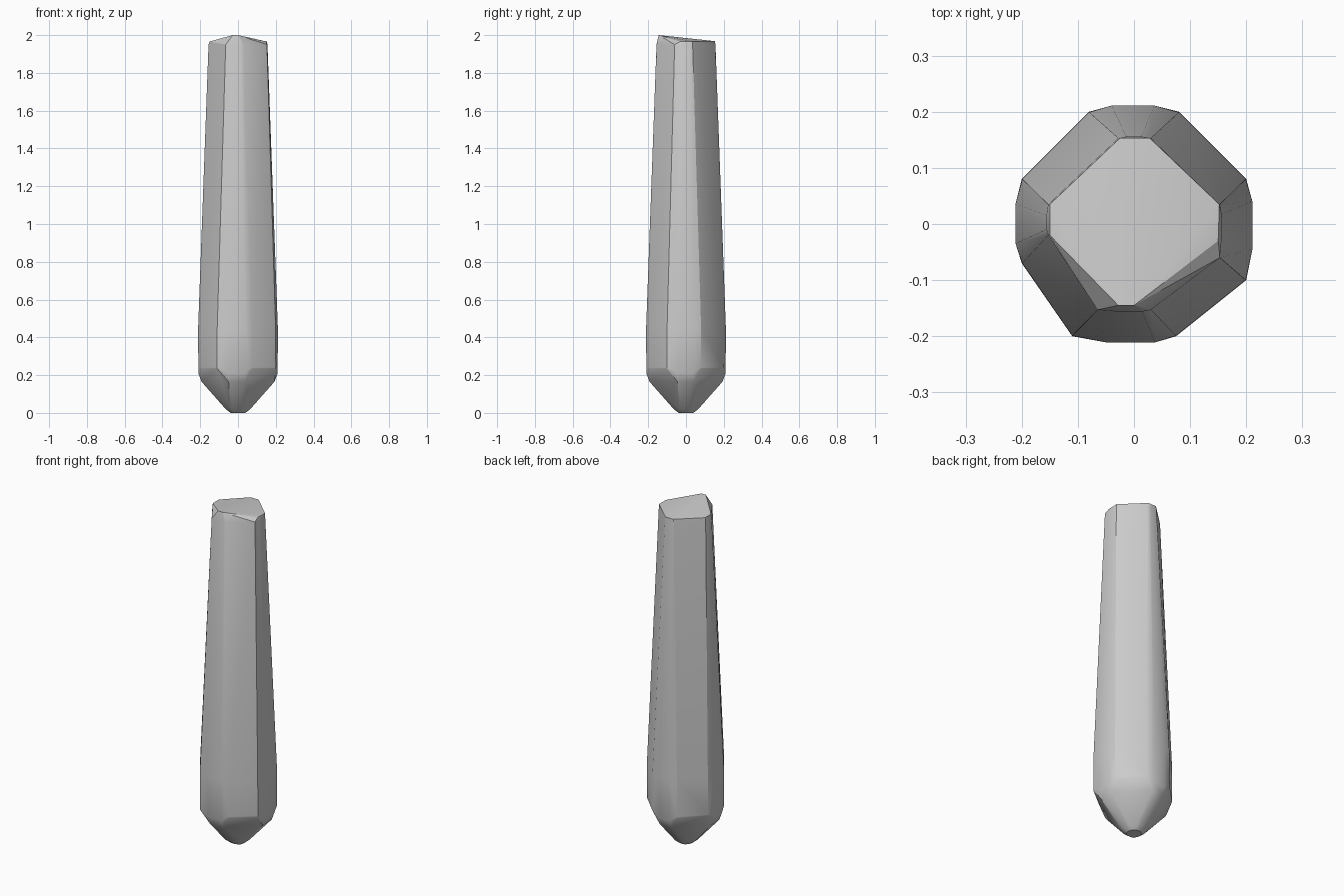
import bpy
import bmesh
import math

if "Cube" in bpy.data.objects:
    bpy.data.objects.remove(bpy.data.objects["Cube"])

# chamfered-square cross-section: angle of each narrow side, and its two corner
# offsets (along the side) at the thick end and at the thin end
SIDES = [
    (0,   (-0.10, 0.08), (-0.060, 0.035)),   # right
    (90,  (-0.08, 0.08), (-0.030, 0.028)),   # back
    (180, (-0.08, 0.07), (-0.035, 0.020)),   # left
    (270, (-0.11, 0.075), (-0.065, 0.030)),  # front
]

bm = bmesh.new()


def ring(z, d, bulge, thin=0.0, scale=1.0, dip=0.0, sides=SIDES):
    """Four slightly rounded narrow sides at distance d from the axis."""
    for ang, thick_span, thin_span in sides:
        lo, hi = [(a + (b - a) * thin) * scale for a, b in zip(thick_span, thin_span)]
        c, s = math.cos(math.radians(ang)), math.sin(math.radians(ang))
        for t, out, drop in ((lo, 0, 0), (lo * .45, bulge, dip),
                             (hi * .5, bulge, dip), (hi, 0, 0)):
            r = d + out
            bm.verts.new((r * c - t * s, r * s + t * c, z - drop))


# rounded foot
ring(0.0, 0.035, 0.004, scale=0.25)
ring(0.02, 0.060, 0.005, scale=0.35)
# shoulder and belly
ring(0.235, 0.199, -0.006, dip=0.07)
ring(0.24, 0.200, 0.010, dip=0.03)
ring(0.45, 0.199, 0.012)
# upper end of the tapering body
ring(1.95, 0.153, 0.003, thin=1.0)

# slanted cap, highest at the front
for p in [(-0.025, 0.153, 1.968), (0.028, 0.153, 1.968), (0.152, 0.035, 1.966),
          (0.15, -0.03, 1.966), (0.0, -0.145, 2.0), (-0.028, -0.145, 2.0),
          (-0.15, -0.02, 1.966), (-0.15, 0.035, 1.966)]:
    bm.verts.new(p)

# close the skin and drop unused points
bmesh.ops.convex_hull(bm, input=bm.verts[:])
bmesh.ops.delete(bm, geom=[v for v in bm.verts if not v.link_faces], context='VERTS')
bmesh.ops.dissolve_limit(bm, angle_limit=math.radians(1), verts=bm.verts[:], edges=bm.edges[:])
bmesh.ops.recalc_face_normals(bm, faces=bm.faces[:])

mesh = bpy.data.meshes.new("stone_shard")
bm.to_mesh(mesh)
bm.free()
obj = bpy.data.objects.new("stone_shard", mesh)
bpy.context.collection.objects.link(obj)

bpy.context.view_layer.objects.active = obj
obj.select_set(True)
bpy.ops.object.shade_smooth_by_angle(angle=math.radians(25))
